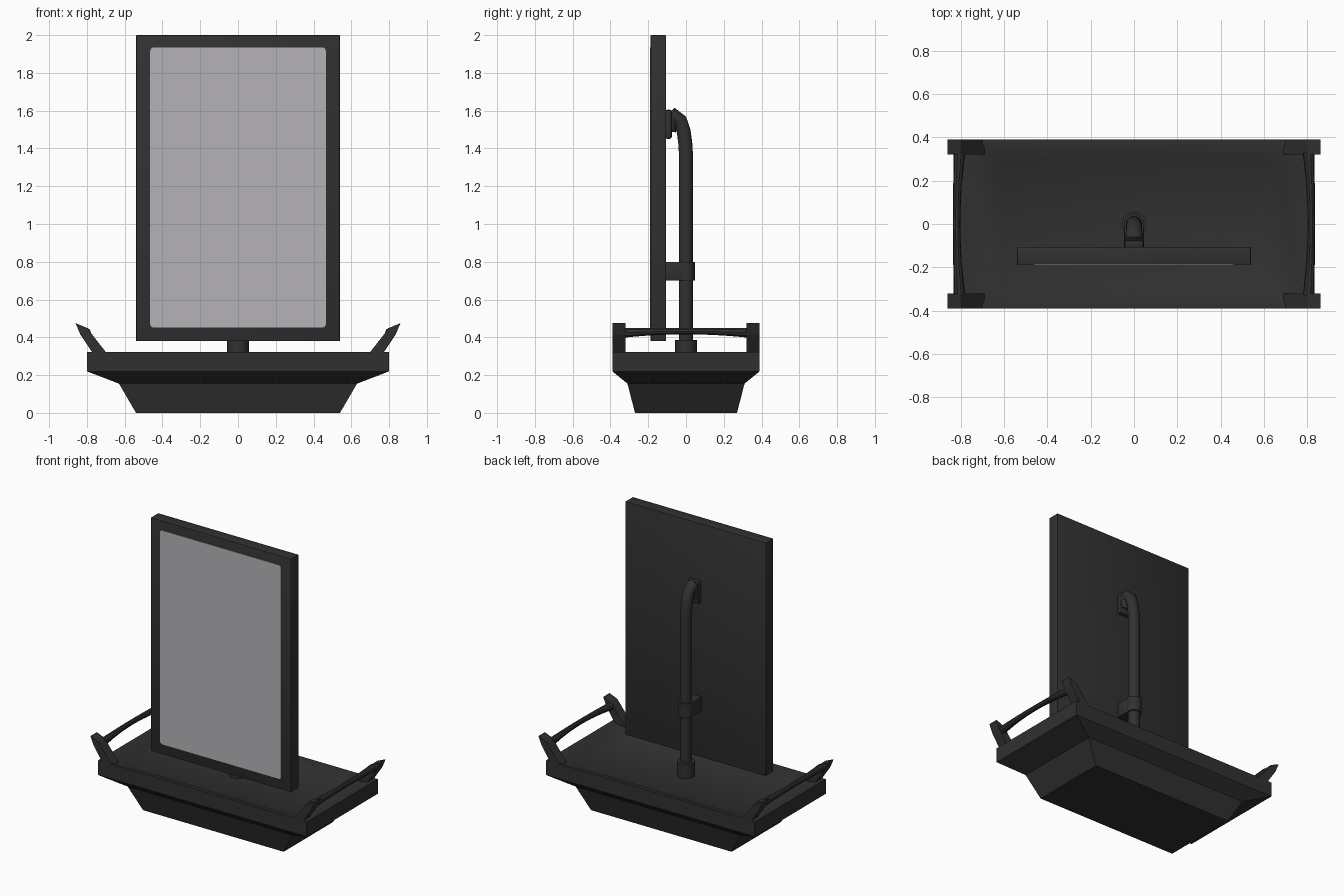
import bpy, bmesh, math
from mathutils import Vector

if "Cube" in bpy.data.objects:
    bpy.data.objects.remove(bpy.data.objects["Cube"])


def material(name, col):
    m = bpy.data.materials.new(name)
    m.diffuse_color = (*col, 1)
    m.use_nodes = True
    m.node_tree.nodes["Principled BSDF"].inputs["Base Color"].default_value = m.diffuse_color
    return m


BLACK = material("matte black", (0.03, 0.03, 0.03))
GLASS = material("mirror grey", (0.46, 0.45, 0.48))


def finish(name, bm, mat=BLACK, smooth=35):
    bmesh.ops.recalc_face_normals(bm, faces=bm.faces[:])
    me = bpy.data.meshes.new(name)
    bm.to_mesh(me)
    bm.free()
    ob = bpy.data.objects.new(name, me)
    bpy.context.collection.objects.link(ob)
    me.materials.append(mat)
    bpy.ops.object.select_all(action='DESELECT')
    ob.select_set(True)
    bpy.context.view_layer.objects.active = ob
    if smooth:
        bpy.ops.object.shade_smooth_by_angle(angle=math.radians(smooth))
    return ob


def loft(bm, rings):
    """Skin a list of closed rings of points and cap both ends."""
    vs = [[bm.verts.new(p) for p in r] for r in rings]
    n = len(vs[0])
    for a, b in zip(vs, vs[1:]):
        for i in range(n):
            j = (i + 1) % n
            bm.faces.new((a[i], a[j], b[j], b[i]))
    bm.faces.new(vs[0][::-1])
    bm.faces.new(vs[-1])


def box(name, x0, x1, y0, y1, z0, z1, bevel=0.0):
    bm = bmesh.new()
    loft(bm, [[(x0, y0, z), (x1, y0, z), (x1, y1, z), (x0, y1, z)] for z in (z0, z1)])
    if bevel:
        bmesh.ops.bevel(bm, geom=bm.edges[:], offset=bevel, segments=2, affect='EDGES', profile=0.5)
    return finish(name, bm)


def tube(name, path, radii, sides=20):
    """Round tube along a path in a plane of constant x."""
    bm = bmesh.new()
    pts = [Vector(p) for p in path]
    rings = []
    for i, p in enumerate(pts):
        t = (pts[min(i + 1, len(pts) - 1)] - pts[max(i - 1, 0)]).normalized()
        u = Vector((1, 0, 0))
        u = (u - t * u.dot(t)).normalized()
        v = t.cross(u)
        angs = [2 * math.pi * k / sides for k in range(sides)]
        rings.append([p + (u * math.cos(a) + v * math.sin(a)) * radii[i] for a in angs])
    loft(bm, rings)
    return finish(name, bm)


# tray: rectangular sections, up the outside and down into the shallow dish
sections = [(0.54, 0.27, 0), (0.63, 0.31, 0.155), (0.80, 0.39, 0.22), (0.80, 0.39, 0.322),
            (0.775, 0.375, 0.322), (0.64, 0.31, 0.295), (0.62, 0.295, 0.285)]
bm = bmesh.new()
loft(bm, [[(-x, -y, z), (x, -y, z), (x, y, z), (-x, y, z)] for x, y, z in sections])
finish("tray", bm)

# side handles: two slanted posts and a bowed bar on each end
post = [(0.69, 0.31), (0.765, 0.31), (0.835, 0.415), (0.86, 0.475), (0.80, 0.45)]
for s, side in ((-1, "left"), (1, "right")):
    for t, end in ((-1, "front"), (1, "back")):
        bm = bmesh.new()
        loft(bm, [[(s * x, t * y, z) for x, z in post] for y in (0.32, 0.39)])
        finish(f"{side}_{end}_handle_post", bm, smooth=0)
    path, radii = [], []
    for i in range(13):
        k = -1 + i / 6
        path.append((s * (0.818 - 0.013 * k * k), 0.33 * k, 0.432 - 0.008 * k * k))
        radii.append(0.017 + 0.010 * k * k)
    tube(f"{side}_handle_bar", path, radii, 10)

# mirror frame and glass plate with slightly rounded corners
box("mirror_frame", -0.54, 0.54, -0.188, -0.105, 0.38, 2.0, 0.005)
bm = bmesh.new()
outline = []
for cx, cz, a0 in ((1, 1, 0), (-1, 1, 90), (-1, -1, 180), (1, -1, 270)):
    for k in range(5):
        a = math.radians(a0 + k * 22.5)
        outline.append((cx * 0.445 + 0.02 * math.cos(a), 1.193 + cz * 0.722 + 0.02 * math.sin(a)))
loft(bm, [[(x, y, z) for x, z in outline] for y in (-0.191, -0.185)])
finish("mirror_glass", bm, GLASS, 0)

# bent pole with collar, clamp and top mount
tube("pole", [(0, 0, 0.285), (0, 0, 1.36), (0, -0.003, 1.42), (0, -0.012, 1.49), (0, -0.032, 1.55),
              (0, -0.06, 1.575), (0, -0.082, 1.55), (0, -0.09, 1.49)],
     [0.037] * 5 + [0.04, 0.04, 0.036])
tube("pole_collar", [(0, 0, 0.28), (0, 0, 0.385)], [0.057] * 2)
tube("clamp_ring", [(0, 0, 0.70), (0, 0, 0.80)], [0.047] * 2)
box("clamp_arm", -0.045, 0.045, -0.11, 0.0, 0.70, 0.80, 0.006)
box("top_mount", -0.045, 0.045, -0.11, -0.075, 1.45, 1.605, 0.012)
